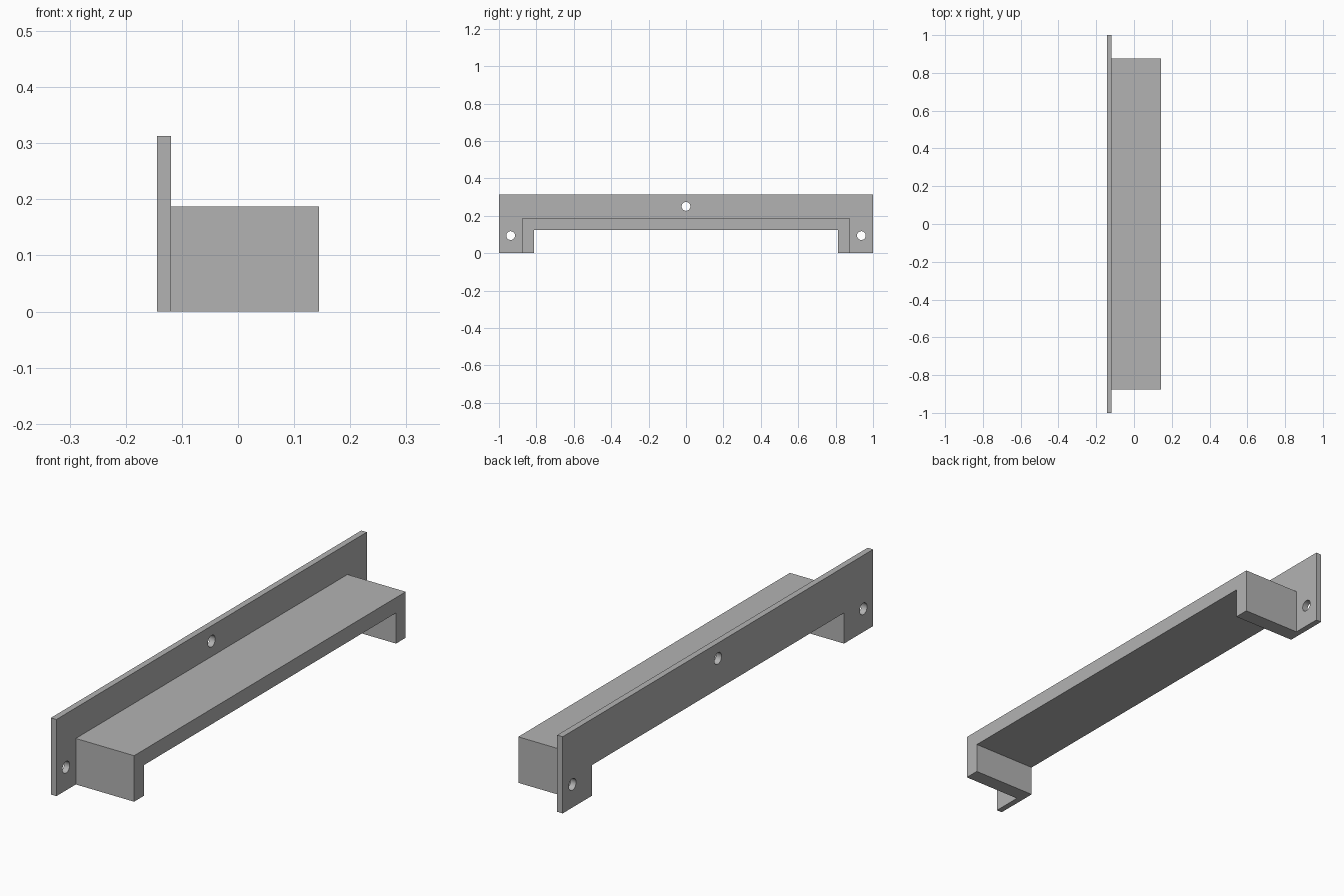
import bpy, bmesh, math
from mathutils import Matrix

if "Cube" in bpy.data.objects:
    bpy.data.objects.remove(bpy.data.objects["Cube"], do_unlink=True)

HALF_DEPTH = 0.144
PLATE_FRONT = -0.119
LEG_INNER, LEG_TOP = 0.8125, 0.125

grey = bpy.data.materials.new("plain grey")
grey.use_nodes = True
colour = (0.45, 0.45, 0.45, 1)
grey.diffuse_color = colour
grey.node_tree.nodes["Principled BSDF"].inputs["Base Color"].default_value = colour


def finish(name, bm):
    bmesh.ops.recalc_face_normals(bm, faces=bm.faces)
    mesh = bpy.data.meshes.new(name)
    bm.to_mesh(mesh)
    bm.free()
    mesh.materials.append(grey)
    obj = bpy.data.objects.new(name, mesh)
    bpy.context.collection.objects.link(obj)
    return obj


def arch(name, half_width, height, x0, x1):
    """Arch-shaped profile extruded along x."""
    half = [(half_width, height), (half_width, 0), (LEG_INNER, 0), (LEG_INNER, LEG_TOP)]
    outline = half + [(-y, z) for y, z in reversed(half)]
    bm = bmesh.new()
    face = bm.faces.new([bm.verts.new((x0, y, z)) for y, z in outline])
    new = bmesh.ops.extrude_face_region(bm, geom=[face])["geom"]
    verts = [v for v in new if isinstance(v, bmesh.types.BMVert)]
    bmesh.ops.translate(bm, verts=verts, vec=(x1 - x0, 0, 0))
    return finish(name, bm)


def boolean(target, tool, operation):
    mod = target.modifiers.new(operation.title(), "BOOLEAN")
    mod.operation = operation
    mod.solver = "EXACT"
    mod.object = tool
    bpy.context.view_layer.objects.active = target
    bpy.ops.object.modifier_apply(modifier=mod.name)
    bpy.data.objects.remove(tool, do_unlink=True)


# Mounting plate joined to the shelf with its two end legs
bracket = arch("mounting_bracket", 1.0, 0.3125, -HALF_DEPTH, PLATE_FRONT)
shelf = arch("shelf", 0.875, 0.1875, PLATE_FRONT, HALF_DEPTH)
boolean(bracket, shelf, "UNION")

# Three screw holes through the plate
bm = bmesh.new()
for y, z in [(-0.9375, 0.094), (0, 0.25), (0.9375, 0.094)]:
    place = Matrix.Translation((-0.13, y, z)) @ Matrix.Rotation(math.pi / 2, 4, "Y")
    bmesh.ops.create_cone(bm, cap_ends=True, segments=32, radius1=0.0235,
                          radius2=0.0235, depth=0.1, matrix=place)
holes = finish("screw_hole_cutter", bm)
holes.hide_render = True
boolean(bracket, holes, "DIFFERENCE")

# Smooth hole walls, sharp box edges
bpy.ops.object.select_all(action="DESELECT")
bracket.select_set(True)
bpy.context.view_layer.objects.active = bracket
bpy.ops.object.shade_smooth_by_angle(angle=math.radians(30))
